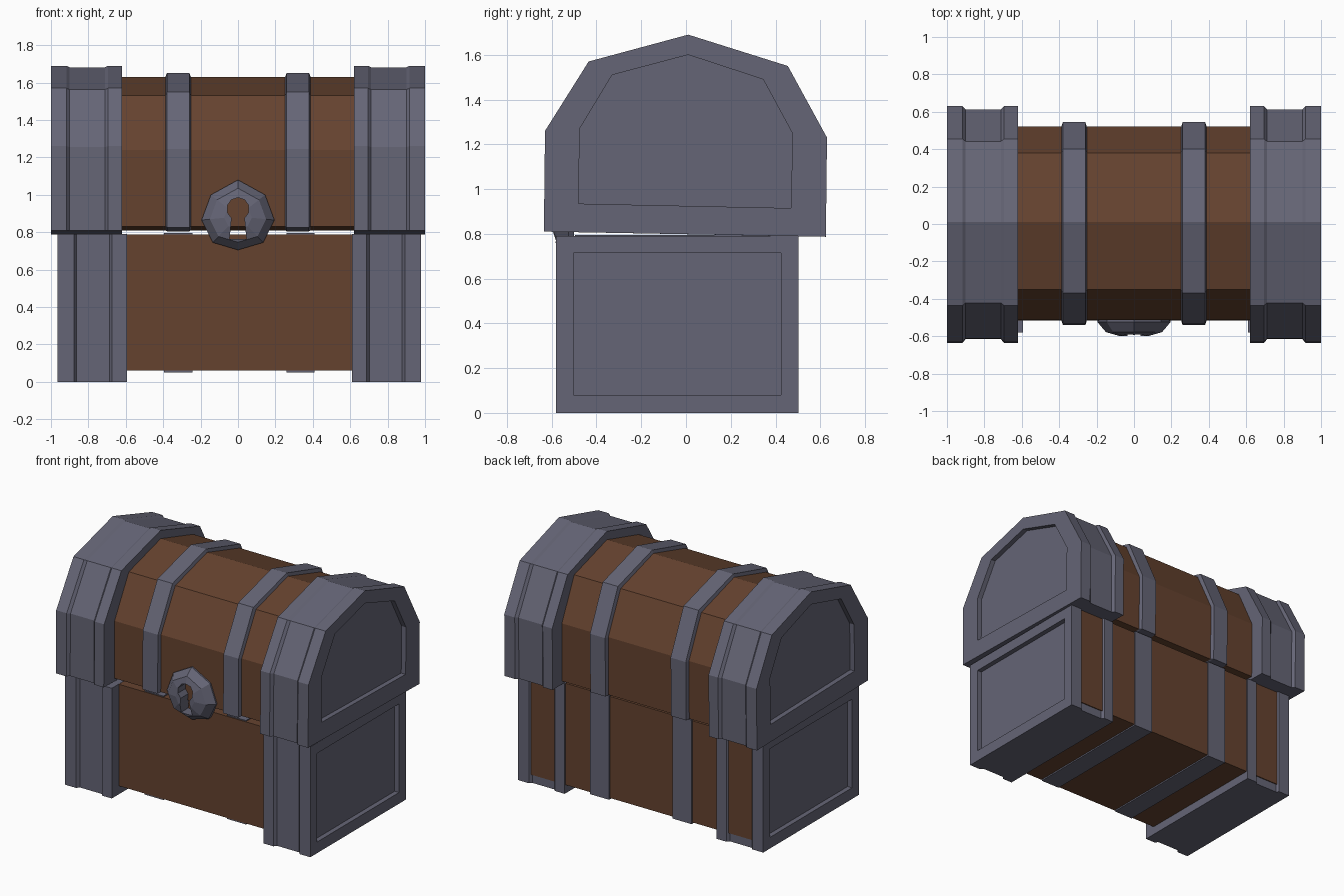
import bpy, bmesh, math

if "Cube" in bpy.data.objects:
    bpy.data.objects.remove(bpy.data.objects["Cube"])

def material(name, rgb):
    m = bpy.data.materials.new(name)
    m.diffuse_color = (*rgb, 1)
    m.use_nodes = True
    m.node_tree.nodes["Principled BSDF"].inputs["Base Color"].default_value = m.diffuse_color
    return m

WOOD = material("wood", (0.13, 0.055, 0.028))
METAL = material("metal", (0.13, 0.13, 0.18))

def loft(name, rings, mat):
    """Skin a list of equally sized 3D point rings and cap both ends."""
    bm = bmesh.new()
    vs = [[bm.verts.new(p) for p in r] for r in rings]
    n = len(vs[0])
    for a, b in zip(vs, vs[1:]):
        for i in range(n):
            j = (i + 1) % n
            bm.faces.new((a[i], a[j], b[j], b[i]))
    bm.faces.new(vs[0])
    bm.faces.new(vs[-1][::-1])
    bmesh.ops.recalc_face_normals(bm, faces=bm.faces)
    me = bpy.data.meshes.new(name)
    bm.to_mesh(me)
    bm.free()
    me.materials.append(mat)
    ob = bpy.data.objects.new(name, me)
    bpy.context.collection.objects.link(ob)
    return ob

def ring(x, profile, sy=1.0, sz=1.0, z0=0.8):
    return [(x, y * sy, z0 + (z - z0) * sz) for y, z in profile]

def box(name, x0, x1, y0, y1, z0, z1, mat):
    prof = [(y0, z0), (y0, z1), (y1, z1), (y1, z0)]
    return loft(name, [ring(x0, prof), ring(x1, prof)], mat)

# Cross-sections (y, z)
lid_end = [(-.635, .81), (-.63, 1.26), (-.435, 1.57), (.01, 1.69), (.455, 1.55), (.63, 1.23), (.625, .787)]
lid_panel = [(-.48, .935), (-.475, 1.27), (-.33, 1.51), (.01, 1.6), (.345, 1.49), (.475, 1.25), (.47, .915)]
lid_core = [(-.515, .83), (-.512, 1.24), (-.35, 1.53), (.01, 1.63), (.38, 1.52), (.52, 1.225), (.517, .81)]
lid_band = [(-.54, .825), (-.535, 1.245), (-.37, 1.55), (.01, 1.652), (.4, 1.54), (.545, 1.225), (.54, .805)]
base_end = [(-.58, 0), (-.58, .79), (.503, .79), (.503, 0)]
base_panel = [(-.503, .08), (-.503, .715), (.425, .715), (.425, .08)]

# Wooden body and lid
box("base_body", -.9, .91, -.5, .492, .06, .788, WOOD)
loft("lid_body", [ring(-.65, lid_core), ring(.65, lid_core)], WOOD)

for s, side in ((-1, "left"), (1, "right")):
    # Metal lid end: grooved rim with a sunken side panel
    rims = [(.62, 1), (.695, 1), (.712, 0), (.9, 0), (.917, 1), (1.0, 1)]
    rings = [ring(s * x, lid_end, *((1, 1) if f else (.97, .99))) for x, f in rims]
    rings += [ring(s, lid_panel), ring(s * .965, lid_panel)]
    loft(side + "_lid_end", rings, METAL)
    # Metal base end
    dx = .0075
    rims = [(.602, 1), (.68, 1), (.695, 0), (.87, 0), (.885, 1), (.972, 1)]
    rings = [ring(s * x + dx, base_end, 1 if f else .965) for x, f in rims]
    rings += [ring(s * .972 + dx, base_panel), ring(s * .937 + dx, base_panel)]
    loft(side + "_base_end", rings, METAL)
    # Lid strap with chamfered edges
    loft(side + "_lid_strap",
         [ring(s * .252, lid_core), ring(s * .26, lid_band),
          ring(s * .38, lid_band), ring(s * .388, lid_core)], METAL)
    # Base strap across bottom and back
    c = s * .327 + dx
    box(side + "_base_strap", c - .075, c + .075, -.495, .5, .05, .795, METAL)

# Lock plate: faceted dome
outline = [(0, 1.08), (.145, 1.0), (.195, .865), (.135, .745),
           (0, .705), (-.135, .745), (-.195, .865), (-.145, 1.0)]
lock = loft("lock_plate",
            [[(x * k, y, .885 + (z - .885) * k) for x, z in outline]
             for k, y in ((1, -.5), (1, -.525), (.77, -.578), (.38, -.6))], METAL)

# Keyhole cut through the plate
hole = [(.06 * math.cos(a), .925 + .06 * math.sin(a))
        for a in (math.radians(-55 + i * 290 / 8) for i in range(9))]
hole += [(-.045, .765), (.045, .765)]
cutter = loft("keyhole_cutter", [[(x, y, z) for x, z in hole] for y in (-.7, -.45)], METAL)
cutter.hide_render = True
cutter.hide_viewport = True
mod = lock.modifiers.new("keyhole", "BOOLEAN")
mod.operation = "DIFFERENCE"
mod.solver = "EXACT"
mod.object = cutter
